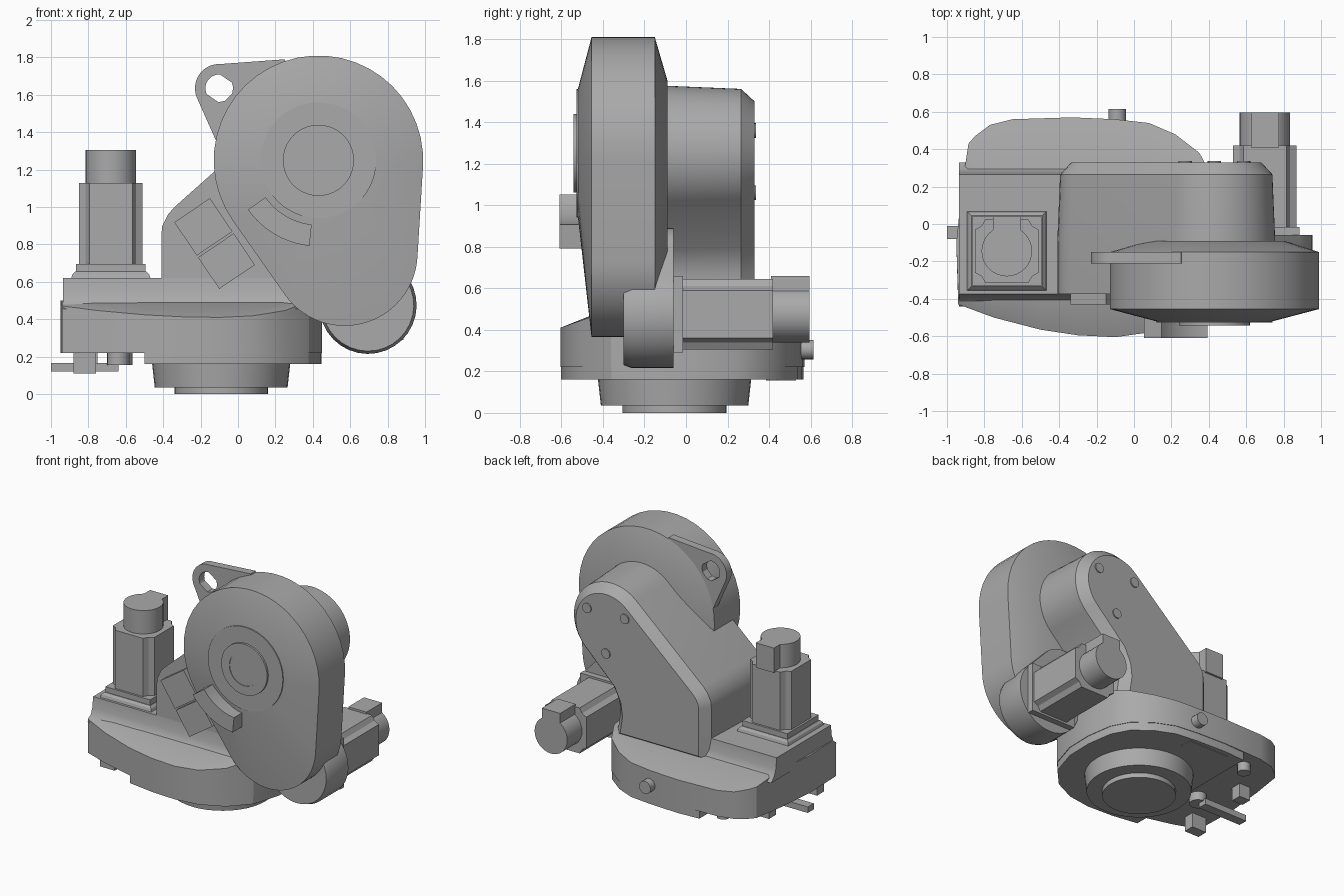
import bpy, bmesh
from math import sin, cos, pi, atan2, acos, hypot, radians

cube = bpy.data.objects.get("Cube")
if cube:
    bpy.data.objects.remove(cube)

grey = bpy.data.materials.new("cast_grey")
grey.use_nodes = True
grey.diffuse_color = (0.4, 0.4, 0.4, 1)
grey.node_tree.nodes["Principled BSDF"].inputs["Base Color"].default_value = (0.4, 0.4, 0.4, 1)


def loft(name, rings, closed=False):
    """Skin a list of equal rings of points; cap the ends unless closed."""
    bm = bmesh.new()
    loops = [[bm.verts.new(p) for p in ring] for ring in rings]
    pairs = list(zip(loops, loops[1:]))
    if closed:
        pairs.append((loops[-1], loops[0]))
    else:
        bm.faces.new(loops[0])
        bm.faces.new(loops[-1])
    n = len(rings[0])
    for a, b in pairs:
        for i in range(n):
            j = (i + 1) % n
            bm.faces.new((a[i], a[j], b[j], b[i]))
    bmesh.ops.remove_doubles(bm, verts=bm.verts, dist=0.0005)
    bmesh.ops.recalc_face_normals(bm, faces=bm.faces)
    mesh = bpy.data.meshes.new(name)
    bm.to_mesh(mesh)
    bm.free()
    mesh.materials.append(grey)
    ob = bpy.data.objects.new(name, mesh)
    bpy.context.collection.objects.link(ob)
    bpy.ops.object.select_all(action='DESELECT')
    ob.select_set(True)
    bpy.context.view_layer.objects.active = ob
    bpy.ops.object.shade_smooth_by_angle(angle=radians(25))
    return ob


def xy(pts, z):
    return [(x, y, z) for x, y in pts]


def xz(pts, y):
    return [(x, y, z) for x, z in pts]


def arc(cx, cy, r, a0=0, a1=360, n=40):
    """Arc points in degrees; a full circle leaves out the repeated end."""
    steps = n if a1 - a0 == 360 else n - 1
    angles = [radians(a0 + (a1 - a0) * i / steps) for i in range(n)]
    return [(cx + r * cos(a), cy + r * sin(a)) for a in angles]


def rect(cx, cy, w, h):
    return [(cx - w, cy - h), (cx + w, cy - h), (cx + w, cy + h), (cx - w, cy + h)]


def box(name, x0, x1, y0, y1, z0, z1):
    pts = [(x0, y0), (x1, y0), (x1, y1), (x0, y1)]
    return loft(name, [xy(pts, z0), xy(pts, z1)])


def hull(c1, r1, c2, r2, n=28):
    """Outline around two circles joined by tangents."""
    dx, dy = c2[0] - c1[0], c2[1] - c1[1]
    phi = atan2(dy, dx) * 180 / pi
    beta = acos((r1 - r2) / hypot(dx, dy)) * 180 / pi
    return (arc(*c1, r1, phi + beta, phi + 360 - beta, n)
            + arc(*c2, r2, phi - beta, phi + beta, n))


def inset(pts, d):
    """Move a counter-clockwise outline inward by d."""
    out = []
    for i, (x, y) in enumerate(pts):
        (ax, ay), (bx, by) = pts[i - 1], pts[(i + 1) % len(pts)]
        ux, uy, vx, vy = x - ax, y - ay, bx - x, by - y
        lu, lv = hypot(ux, uy), hypot(vx, vy)
        nx, ny = -uy / lu - vy / lv, ux / lu + vx / lv
        k = 2 * d / (nx * nx + ny * ny)
        out.append((x + nx * k, y + ny * k))
    return out


# Base casting with sloping shoulders
plan = [(-.94, -.43), (-.75, -.5), (-.5, -.565), (-.3, -.595), (-.1, -.605), (.08, -.58),
        (.25, -.5), (.38, -.36), (.445, -.15), (.45, .05), (.42, .25), (.35, .38),
        (.22, .48), (.08, .54), (-.1, .56), (-.33, .57), (-.65, .56), (-.77, .53),
        (-.85, .47), (-.885, .43), (-.92, .2), (-.95, -.1)]
rim = [(x, y, min(.5, .41 + .35 * (y + .605), .41 + .3 * (.57 - y))) for x, y in plan]
crown = [(x, max(-.38, min(.27, y)), .5) for x, y in plan]
loft("base_casting", [xy(plan, .22), rim, crown])

# Raised ridge with concave feet, running along the base
ridge = [(-.44, .455), (-.405, .49), (-.385, .54), (-.375, .62),
         (.265, .62), (.275, .54), (.295, .49), (.33, .455)]
loft("base_ridge", [[(x, y, z) for y, z in ridge] for x in (-.935, .35)])

# Round underside and mounting flange
under = [(max(-.5, x), y) for x, y in inset(plan, .004)]
loft("base_underside", [xy(under, .16), xy(under, .26)])
FC = (-.09, -.055)
loft("mounting_flange", [xy(arc(*FC, .355), .035), xy(arc(*FC, .37), .17)])
loft("flange_spigot", [xy(arc(*FC, .25), 0), xy(arc(*FC, .25), .06)])

# Small fittings under and behind the base
loft("back_plug", [xz(arc(-.09, .305, .047, n=20), y) for y in (.5, .615)])
loft("lever_pivot", [xy(arc(-.64, -.09, .06, n=20), z) for z in (.155, .25)])
box("lever", -1, -.64, -.08, -.01, .12, .165)
box("front_stop", -.88, -.76, -.37, -.29, .11, .25)
box("back_stop", -.84, -.75, .14, .22, .12, .25)
loft("back_foot", [xy(arc(-.61, .43, .045, n=16), z) for z in (.155, .25)])
box("back_bracket", -.38, -.05, .44, .53, .155, .25)

# Leaning arm column with a chamfered back cover
HUB = (.43, 1.25)
column = ([(-.41, .42), (.42, .42), (.385, .52), (.37, .62), (.38, .7), (.42, .785)]
          + arc(*HUB, .325, -45, 131, 32) + [(-.34, 1.0), (-.375, .96), (-.405, .9), (-.41, .85)])
loft("arm_column", [xz(column, -.375), xz(column, -.09),
                    xz(inset(column, .015), .265), xz(inset(column, .075), .33)])
for i, a in enumerate((35, 145, 270)):
    sx, sz = HUB[0] + .19 * cos(radians(a)), HUB[1] + .19 * sin(radians(a))
    loft(f"cover_screw_{i + 1}", [xz(arc(sx, sz, .036, n=16), y) for y in (.32, .338)])

# Two tilted pads on the front of the column
ca, sa = cos(radians(-56)), sin(radians(-56))
for name, u0, u1 in (("pad_upper", -.215, .0), ("pad_lower", .012, .215)):
    quad = [(u0, -.115), (u1, -.115), (u1, .115), (u0, .115)]
    turned = [(-.125 + u * ca - v * sa, .805 + u * sa + v * ca) for u, v in quad]
    loft(name, [xz(turned, -.43), xz(turned, -.3)])

# Large link housing, coned toward the hub on both faces
link = hull(HUB, .56, (.57, .755), .39)


def toward_hub(r):
    out = []
    for x, z in link:
        a = atan2(z - HUB[1], x - HUB[0])
        out.append((HUB[0] + r * cos(a), HUB[1] + r * sin(a)))
    return out


back = [(.46 + (x - .46) * .65, 1.12 + (z - 1.12) * .7) for x, z in link]
loft("link_housing", [xz(back, -.09), xz(link, -.15), xz(link, -.455),
                      xz(toward_hub(.312), -.52)])
loft("hub_cap", [xz(arc(*HUB, .31), -.5), xz(arc(*HUB, .31), -.527)])
loft("hub_ring", [xz(arc(*HUB, .19), -.51), xz(arc(*HUB, .19), -.542),
                  xz(arc(*HUB, .122), -.542), xz(arc(*HUB, .122), -.51)], closed=True)
loft("hub_plug", [xz(arc(*HUB, .122), -.5), xz(arc(*HUB, .122), -.538)])
band = arc(*HUB, .46, 215, 264, 12) + arc(*HUB, .345, 215, 264, 12)[::-1]
loft("curved_stop", [xz(band, -.61), xz(band, -.47)])

# Lifting ear with a hole
EYE = (-.1, 1.635)
ear = arc(*EYE, .13, 87, 205, 20) + [(-.12, 1.36), (.05, 1.3), (.25, 1.5), (.3, 1.65), (.25, 1.79)]
hole = []
for x, z in ear:
    a = atan2(z - EYE[1], x - EYE[0])
    hole.append((EYE[0] + .074 * cos(a), EYE[1] + .074 * sin(a)))
loft("lifting_ear", [xz(ear, -.21), xz(ear, -.15), xz(hole, -.15), xz(hole, -.21)], closed=True)


# Motors: flange, notched body, round cap with a connector block
def motor(name, place):
    def part(label, *layers):
        loft(f"{name}_{label}", [[place(u, v, h) for u, v in pts] for pts, h in layers])

    def straight(label, pts, h0, h1):
        part(label, (pts, h0), (pts, h1))

    w, k = .17, .115
    notched = []
    for sx, sy in ((1, 1), (-1, 1), (-1, -1), (1, -1)):
        corner = [(w, k), (k + .02, k + .02), (k, w)]
        if sx * sy < 0:
            corner.reverse()
        notched += [(sx * u, sy * v) for u, v in corner]
    straight("flange", rect(0, 0, .185, .185), 0, .045)
    straight("body", notched, .04, .48)
    straight("cap", arc(0, 0, .135, n=32), .47, .655)
    straight("connector", rect(0, .1, .075, .085), .47, .655)
    return part


upright = motor("base_motor", lambda u, v, h: (-.68 + u, -.145 + v, .65 + h))
upright("seat", (rect(0, 0, .215, .215), -.04), (rect(0, 0, .205, .205), -.01),
        (rect(0, 0, .19, .19), .005))
motor("arm_motor", lambda u, v, h: (.7 + u, -.06 + h, .475 + v))

# Gear housing between the arm motor and the link
gear = hull((.695, .475), .26, (.58, .7), .19, 20)
loft("gear_housing", [xz(inset(gear, .015), -.3), xz(gear, -.26), xz(gear, -.06)])
